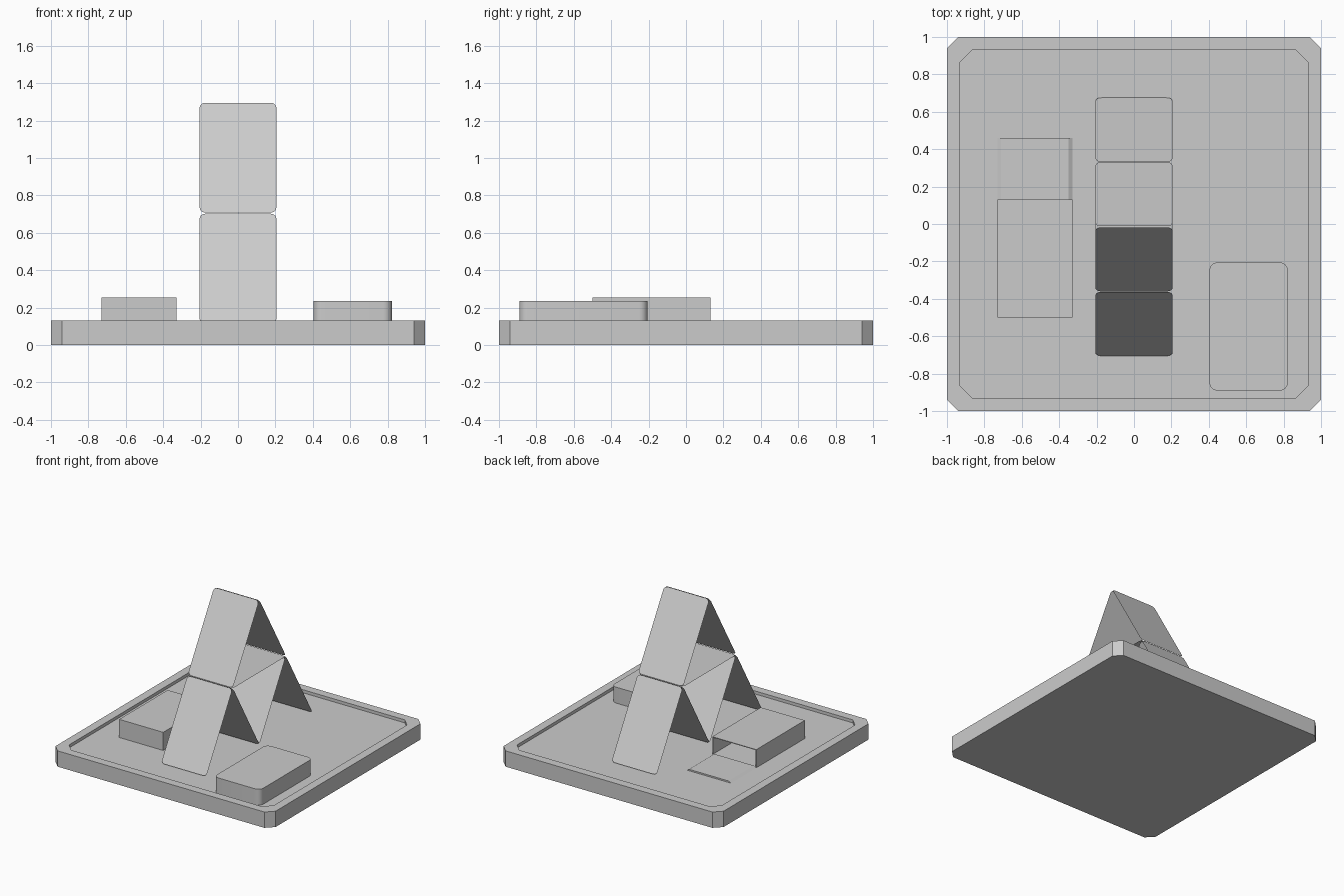
import bpy, bmesh, math
from mathutils import Vector

cube = bpy.data.objects.get("Cube")
if cube:
    bpy.data.objects.remove(cube, do_unlink=True)

grey = bpy.data.materials.new("light_grey")
grey.use_nodes = True
colour = (0.6, 0.6, 0.6, 1)
grey.diffuse_color = colour
grey.node_tree.nodes["Principled BSDF"].inputs["Base Color"].default_value = colour

FLOOR = 0.105
RIM = 0.13


def finish(name, bm, smooth=False, recalc=True):
    if recalc:
        bmesh.ops.recalc_face_normals(bm, faces=bm.faces)
    mesh = bpy.data.meshes.new(name)
    bm.to_mesh(mesh)
    bm.free()
    mesh.materials.append(grey)
    obj = bpy.data.objects.new(name, mesh)
    bpy.context.scene.collection.objects.link(obj)
    if smooth:
        bpy.ops.object.select_all(action="DESELECT")
        obj.select_set(True)
        bpy.context.view_layer.objects.active = obj
        bpy.ops.object.shade_smooth_by_angle(angle=math.radians(35))
    return obj


def rounded_rect(half_w, half_l, radius, steps):
    """Counter-clockwise outline; steps=1 gives chamfered corners."""
    points = []
    for i, (sx, sy) in enumerate([(1, 1), (-1, 1), (-1, -1), (1, -1)]):
        cx, cy = sx * (half_w - radius), sy * (half_l - radius)
        for k in range(steps + 1):
            a = math.pi / 2 * (i + k / steps)
            points.append((cx + radius * math.cos(a), cy + radius * math.sin(a)))
    return points


def stacked(name, sections, smooth=False):
    """Solid through a stack of (outline, z) sections, capped at both ends."""
    bm = bmesh.new()
    loops = [[bm.verts.new((x, y, z)) for x, y in outline] for outline, z in sections]
    for lower, upper in zip(loops, loops[1:]):
        n = len(lower)
        for i in range(n):
            j = (i + 1) % n
            bm.faces.new((lower[i], lower[j], upper[j], upper[i]))
    bm.faces.new(loops[0][::-1])
    bm.faces.new(loops[-1])
    return finish(name, bm, smooth)


def card(name, start, end):
    """Thin sheet spanning two (y, z) points, face to the left of start-to-end."""
    a, b = Vector((0, *start)), Vector((0, *end))
    middle, along = (a + b) / 2, (b - a).normalized()
    bm = bmesh.new()
    outline = rounded_rect(0.205, (b - a).length / 2, 0.03, 5)
    bm.faces.new([bm.verts.new(middle + along * t + Vector((x, 0, 0))) for x, t in outline])
    return finish(name, bm, recalc=False)


# Tray with chamfered corners and a shallow recess
outer = rounded_rect(1, 1, 0.06, 1)
inner = rounded_rect(0.93, 0.93, 0.065, 1)
stacked("tray", [(outer, 0), (outer, RIM), (inner, RIM), (inner, FLOOR)])

# House of cards: two lower tents, a bridging card, one upper tent
CENTRE, STEP = -0.015, 0.345
LOW, MID, TOP = 0.112, 0.705, 1.295


def tent(name, y, z0, z1):
    card(name + "_front_card", (y - STEP, z0), (y - 0.003, z1))
    card(name + "_back_card", (y + 0.003, z1), (y + STEP, z0))


tent("lower_front", CENTRE - STEP, LOW, MID - 0.003)
tent("lower_back", CENTRE + STEP, LOW, MID - 0.003)
tent("upper", CENTRE, MID + 0.003, TOP)
card("bridge_card", (CENTRE - STEP, MID), (CENTRE + STEP, MID))

# Stacked deck
deck = [(x + 0.613, y - 0.548) for x, y in rounded_rect(0.21, 0.343, 0.045, 6)]
stacked("deck", [(deck, FLOOR), (deck, 0.236)], smooth=True)

# Open carton: a box with its back end removed and thin walls
bm = bmesh.new()
bmesh.ops.create_cube(bm, size=1)
for v in bm.verts:
    v.co = Vector((-0.53 + v.co.x * 0.4, -0.185 + v.co.y * 0.63,
                   (FLOOR + 0.254) / 2 + v.co.z * (0.254 - FLOOR)))
bm.normal_update()
bmesh.ops.delete(bm, geom=[f for f in bm.faces if f.normal.y > 0.9], context="FACES")
carton = finish("carton", bm)
walls = carton.modifiers.new("walls", "SOLIDIFY")
walls.thickness = 0.008
walls.offset = -1

# Unfolded lid lying on the tray, with sloped sides
def lid_outline(half_w):
    return [(-0.53 + s * half_w, y) for s, y in ((1, 0.13), (1, 0.46), (-1, 0.46), (-1, 0.13))]


stacked("carton_lid", [(lid_outline(0.2), FLOOR), (lid_outline(0.18), FLOOR + 0.012)])
